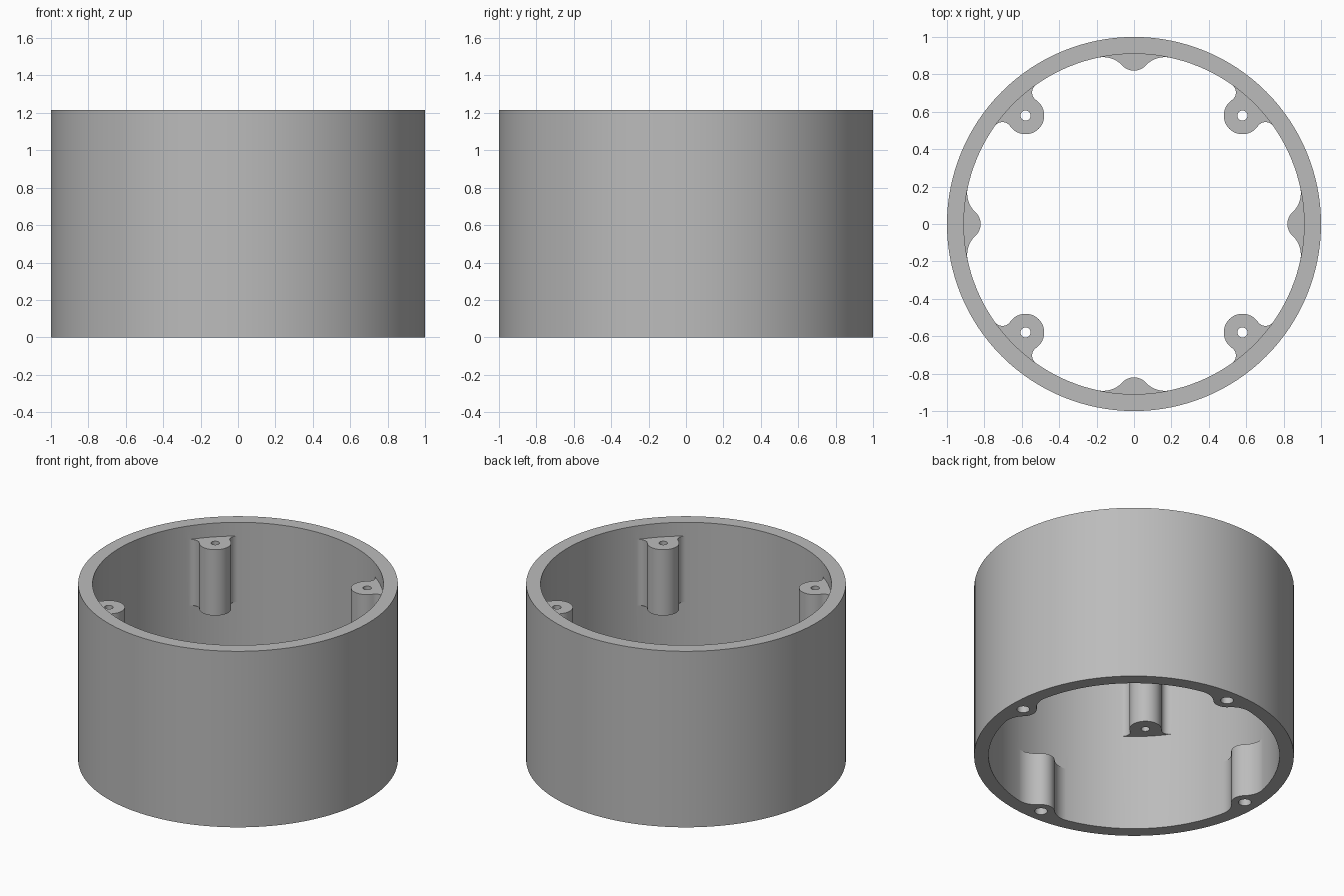
import bpy, bmesh
from math import sin, cos, pi, atan2, sqrt
from mathutils import Matrix

cube = bpy.data.objects.get("Cube")
if cube:
    bpy.data.objects.remove(cube, do_unlink=True)

HEIGHT = 1.215
INNER = 0.91

grey = bpy.data.materials.new("mid_grey")
grey.use_nodes = True
grey.diffuse_color = (0.5, 0.5, 0.5, 1)
grey.node_tree.nodes["Principled BSDF"].inputs["Base Color"].default_value = grey.diffuse_color


def arc(cx, cy, r, a0, a1, n):
    """Points along an arc, both ends included."""
    return [(cx + r * cos(a0 + (a1 - a0) * i / n),
             cy + r * sin(a0 + (a1 - a0) * i / n)) for i in range(n + 1)]


def prism(name, outline, z0, z1, turn=0):
    """Upright solid from a flat outline, turned about z."""
    bm = bmesh.new()
    base = bm.faces.new([bm.verts.new((x, y, z0)) for x, y in outline])
    top = bmesh.ops.extrude_face_region(bm, geom=[base])["geom"]
    moved = [v for v in top if isinstance(v, bmesh.types.BMVert)]
    bmesh.ops.translate(bm, verts=moved, vec=(0, 0, z1 - z0))
    bmesh.ops.rotate(bm, verts=bm.verts, cent=(0, 0, 0), matrix=Matrix.Rotation(turn, 3, "Z"))
    bmesh.ops.recalc_face_normals(bm, faces=bm.faces)
    mesh = bpy.data.meshes.new(name)
    bm.to_mesh(mesh)
    bm.free()
    mesh.materials.append(grey)
    obj = bpy.data.objects.new(name, mesh)
    bpy.context.collection.objects.link(obj)
    return obj


def circle(r, n, cx=0):
    return arc(cx, 0, r, 0, 2 * pi, n)[:-1]


def boss_outline(c, r, fillet):
    """Rounded boss centred at radius c, blended into the inner wall."""
    far, near = INNER - fillet, r + fillet
    fx = (far ** 2 - near ** 2 + c ** 2) / (2 * c)
    fy = sqrt(far ** 2 - fx ** 2)
    a = atan2(fy, fx)
    side = arc(fx, fy, fillet, a, atan2(-fy, c - fx), 12)
    tip_angle = atan2(fy, fx - c)
    tip = arc(c, 0, r, tip_angle, 2 * pi - tip_angle, 24)[1:-1]
    mirrored = [(x, -y) for x, y in reversed(side)]
    root = 0.95
    return [(root * cos(a), root * sin(a))] + side + tip + mirrored + [(root * cos(a), -root * sin(a))]


def combine(target, tool, operation):
    mod = target.modifiers.new(operation.lower(), "BOOLEAN")
    mod.operation = operation
    mod.solver = "EXACT"
    mod.object = tool
    bpy.context.view_layer.objects.active = target
    bpy.ops.object.modifier_apply(modifier=mod.name)
    bpy.data.objects.remove(tool, do_unlink=True)


# Open round housing
housing = prism("round_housing", circle(1, 128), 0, HEIGHT)
combine(housing, prism("bore", circle(INNER, 128), -0.1, HEIGHT + 0.1), "DIFFERENCE")

for i in range(4):
    # Upper screw post on the diagonal, drilled through
    turn = pi / 4 + i * pi / 2
    combine(housing, prism("upper_post", boss_outline(0.82, 0.1, 0.05), 0.665, 1.12, turn), "UNION")
    combine(housing, prism("post_hole", circle(0.027, 24, 0.82), 0.6, HEIGHT, turn), "DIFFERENCE")

    # Lower lobe on the axis, with a blind hole from below
    turn = i * pi / 2
    combine(housing, prism("lower_lobe", boss_outline(0.905, 0.085, 0.14), 0, 0.37, turn), "UNION")
    combine(housing, prism("lobe_hole", circle(0.04, 24, 0.905), -0.1, 0.3, turn), "DIFFERENCE")

bpy.ops.object.select_all(action="DESELECT")
housing.select_set(True)
bpy.context.view_layer.objects.active = housing
bpy.ops.object.shade_smooth_by_angle(angle=pi / 6)
